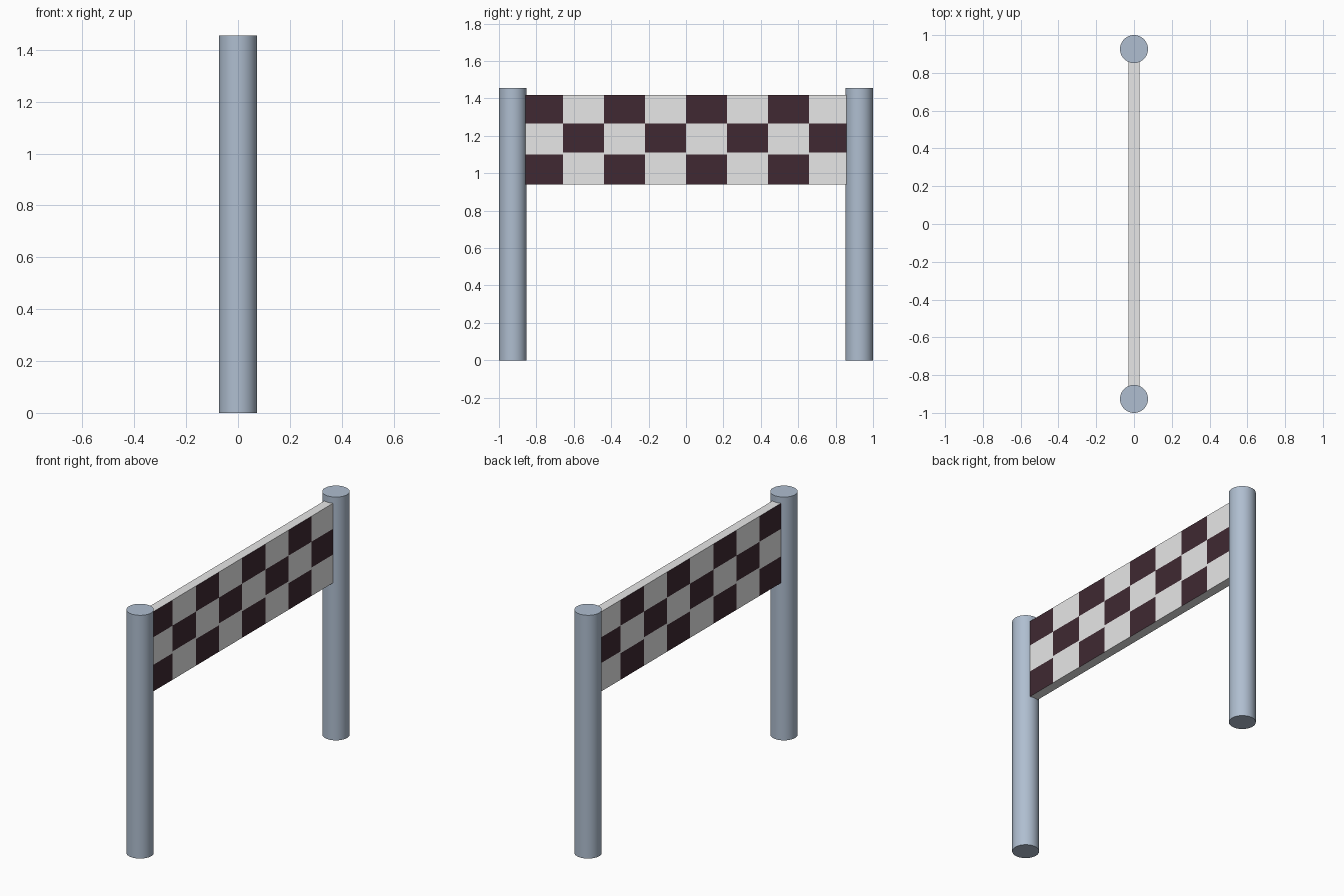
import bpy, bmesh

if "Cube" in bpy.data.objects:
    bpy.data.objects.remove(bpy.data.objects["Cube"])


def material(name, rgb):
    m = bpy.data.materials.new(name)
    m.diffuse_color = (*rgb, 1.0)
    m.use_nodes = True
    m.node_tree.nodes["Principled BSDF"].inputs["Base Color"].default_value = m.diffuse_color
    return m


steel = material("blue grey steel", (0.43, 0.515, 0.63))
light = material("light grey", (0.80, 0.80, 0.80))
dark = material("dark maroon", (0.050, 0.022, 0.032))

# Two round posts
POST_H, POST_R, POST_Y = 1.456, 0.074, 0.926
for side, name in ((-1, "front_post"), (1, "back_post")):
    bpy.ops.mesh.primitive_cylinder_add(vertices=48, radius=POST_R, depth=POST_H,
                                        location=(0, side * POST_Y, POST_H / 2))
    post = bpy.context.object
    post.name = name
    post.data.materials.append(steel)
    bpy.ops.object.shade_smooth_by_angle()

# Chequered banner: a box cut into 8 columns and 3 rows
HALF_T, END_Y, Z0, Z1 = 0.028, 0.87, 0.941, 1.418
COL_W = 0.219
ROW_CUTS = (1.265, 1.111, 1.100)  # the last two bound a thin light strip

bm = bmesh.new()
bmesh.ops.create_cube(bm, size=1)
for v in bm.verts:
    v.co.x *= 2 * HALF_T
    v.co.y *= 2 * END_Y
    v.co.z = Z1 if v.co.z > 0 else Z0


def cut(co, no):
    bmesh.ops.bisect_plane(bm, geom=bm.verts[:] + bm.edges[:] + bm.faces[:],
                           plane_co=co, plane_no=no)


for i in range(-3, 4):
    cut((0, i * COL_W, 0), (0, 1, 0))
for z in ROW_CUTS:
    cut((0, 0, z), (0, 0, 1))
bm.normal_update()

# Alternate the colours; both sides carry the same pattern, as if seen through
for f in bm.faces:
    f.material_index = 0
    if abs(f.normal.x) > 0.5:
        c = f.calc_center_median()
        col = int(c.y / COL_W + 4)
        row = sum(c.z < z for z in ROW_CUTS)
        if row != 2 and (col + (row == 1)) % 2 == 0:
            f.material_index = 1

mesh = bpy.data.meshes.new("chequered_banner")
bm.to_mesh(mesh)
bm.free()
mesh.materials.append(light)
mesh.materials.append(dark)
banner = bpy.data.objects.new("chequered_banner", mesh)
bpy.context.collection.objects.link(banner)
